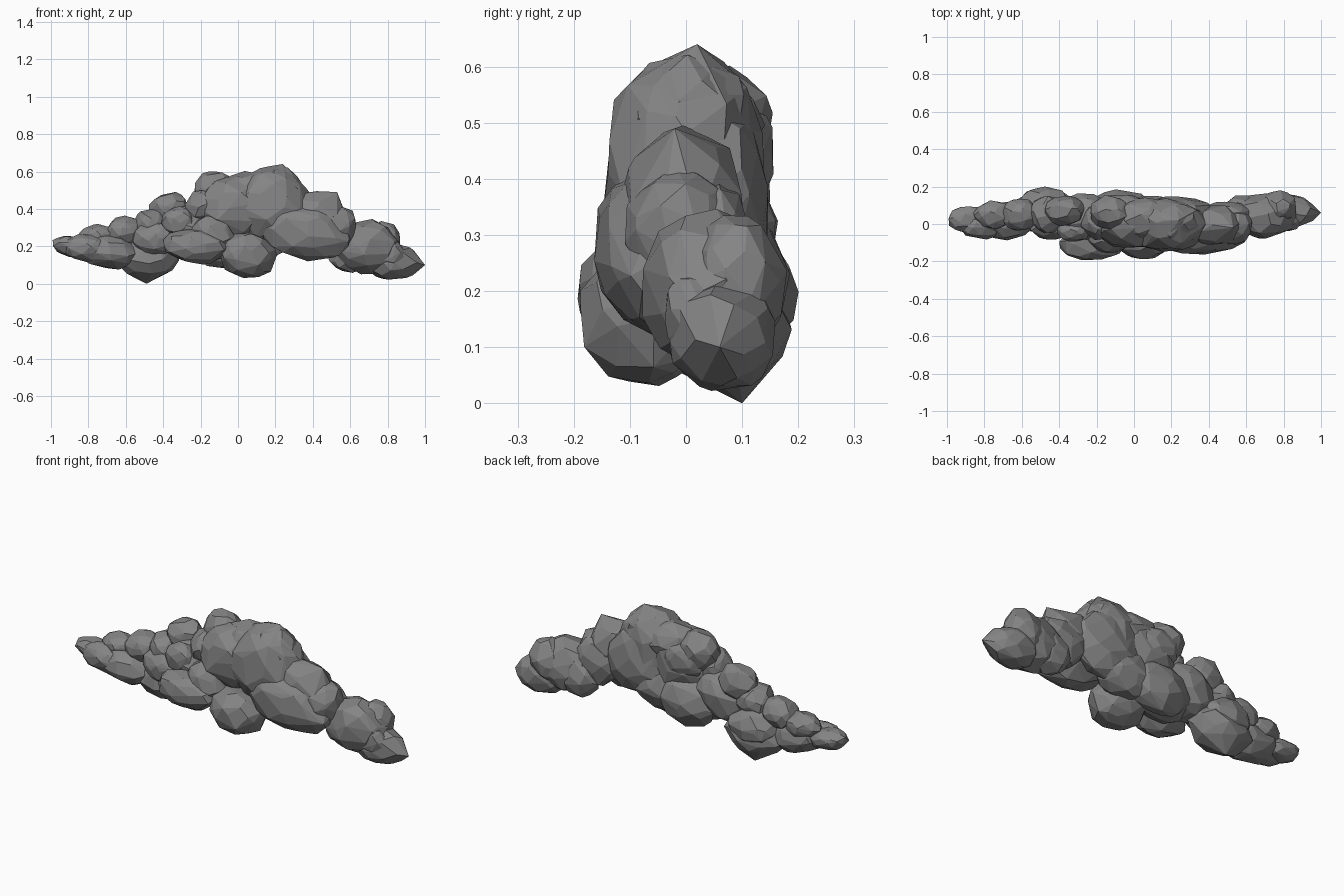
import bpy, bmesh, math, random
from mathutils import Vector, Matrix

default = bpy.data.objects.get("Cube")
if default:
    bpy.data.objects.remove(default, do_unlink=True)

grey = bpy.data.materials.new("cloud_grey")
grey.use_nodes = True
colour = (0.23, 0.23, 0.23, 1)
grey.diffuse_color = colour
grey.node_tree.nodes["Principled BSDF"].inputs["Base Color"].default_value = colour

rng = random.Random(7)
GOLDEN = math.pi * (3 - math.sqrt(5))


def lump(name, centre, radii, tilt=0, tip=None, points=50):
    """Faceted puff: hull of uneven points on an ellipsoid, with an optional pointed tip."""
    turn = Matrix.Rotation(math.radians(tilt), 3, 'Y')
    bm = bmesh.new()
    for i in range(points):
        z = 1 - 2 * (i + 0.5) / points
        angle = i * GOLDEN
        ring = math.sqrt(1 - z * z)
        p = Vector((ring * math.cos(angle), ring * math.sin(angle), z))
        p += Vector([rng.uniform(-0.18, 0.18) for _ in range(3)])
        p = p.normalized() * rng.uniform(0.97, 1.09)
        p = Vector([a * r for a, r in zip(p, radii)])
        bm.verts.new(turn @ p + Vector(centre))
    if tip:
        bm.verts.new(tip)
    hull = bmesh.ops.convex_hull(bm, input=bm.verts)
    loose = {g for g in hull["geom_interior"] + hull["geom_unused"]
             if isinstance(g, bmesh.types.BMVert)}
    bmesh.ops.delete(bm, geom=list(loose), context='VERTS')
    # Merge nearly flat neighbours into broader facets
    bmesh.ops.dissolve_limit(bm, angle_limit=math.radians(8), verts=bm.verts, edges=bm.edges)
    bmesh.ops.recalc_face_normals(bm, faces=bm.faces)
    mesh = bpy.data.meshes.new(name)
    bm.to_mesh(mesh)
    bm.free()
    mesh.materials.append(grey)
    obj = bpy.data.objects.new(name, mesh)
    bpy.context.collection.objects.link(obj)


# Tall centre
lump("crown_main", (.18, -.005, .42), (.2, .145, .205), 8, (.24, .02, .64), 70)
lump("crown_peak", (.22, .0, .51), (.13, .11, .11), 10)
lump("crown_left", (-.02, .01, .4), (.2, .14, .18), 0, None, 64)
lump("crown_top_puff", (-.13, .06, .5), (.11, .09, .105))
lump("crown_bridge", (.05, .03, .49), (.15, .11, .11))
lump("crown_back_puff", (-.06, .1, .44), (.12, .06, .09))
lump("crown_back", (.22, .06, .35), (.21, .085, .18), 10)

# Right shoulder
lump("shoulder_front", (.35, -.055, .28), (.25, .11, .145), 14, None, 64)
lump("shoulder_top", (.43, -.01, .35), (.17, .11, .13), 35, (.53, -.02, .49))
lump("shoulder_end", (.51, -.01, .29), (.12, .1, .14), 30)
lump("shoulder_back", (.5, .05, .27), (.14, .07, .13), 20)

# Right tail
lump("right_tail", (.69, .045, .2), (.17, .12, .145), 8)
lump("right_tail_back", (.6, .075, .17), (.12, .08, .11))
lump("right_tail_puff", (.77, .09, .22), (.1, .085, .115), 20)
lump("right_tail_end", (.82, .065, .12), (.15, .095, .1), 5, (1, .06, .1))
lump("right_tail_front", (.81, .01, .16), (.09, .05, .075), 20)

# Underside
lump("belly_front", (.05, -.07, .15), (.15, .12, .12), 8)
lump("belly_left", (-.23, -.11, .2), (.17, .085, .09), 5)
lump("belly_left_puff", (-.14, -.07, .25), (.12, .085, .11), 20)
lump("belly_back", (-.08, .09, .22), (.17, .09, .13))
lump("belly_right_back", (.1, .05, .24), (.17, .1, .12))
lump("belly_core", (-.17, .01, .22), (.15, .12, .1))

# Left slope
lump("slope_core", (-.28, .04, .29), (.17, .12, .13), -20)
lump("slope_puff", (-.37, .07, .39), (.105, .08, .1))
lump("slope_front", (-.32, -.035, .33), (.09, .06, .08))
lump("slope_upper", (-.19, .01, .41), (.09, .09, .09))
lump("slope_middle", (-.46, .05, .31), (.1, .1, .09))
lump("slope_middle_front", (-.44, -.01, .24), (.12, .075, .09))

# Left tail
lump("left_tail_base", (-.48, .07, .145), (.17, .115, .115), -5, (-.49, .1, 0))
lump("left_tail_back", (-.48, .105, .19), (.14, .09, .1))
lump("left_tail_top", (-.61, .05, .28), (.105, .085, .08), -10)
lump("left_tail_middle", (-.69, .02, .17), (.16, .1, .09), 6)
lump("left_tail_puff", (-.75, .05, .25), (.1, .075, .065))
lump("left_tail_front", (-.81, -.01, .19), (.12, .07, .07), 8)
lump("left_tail_end", (-.885, .025, .2), (.11, .07, .055), 8)
